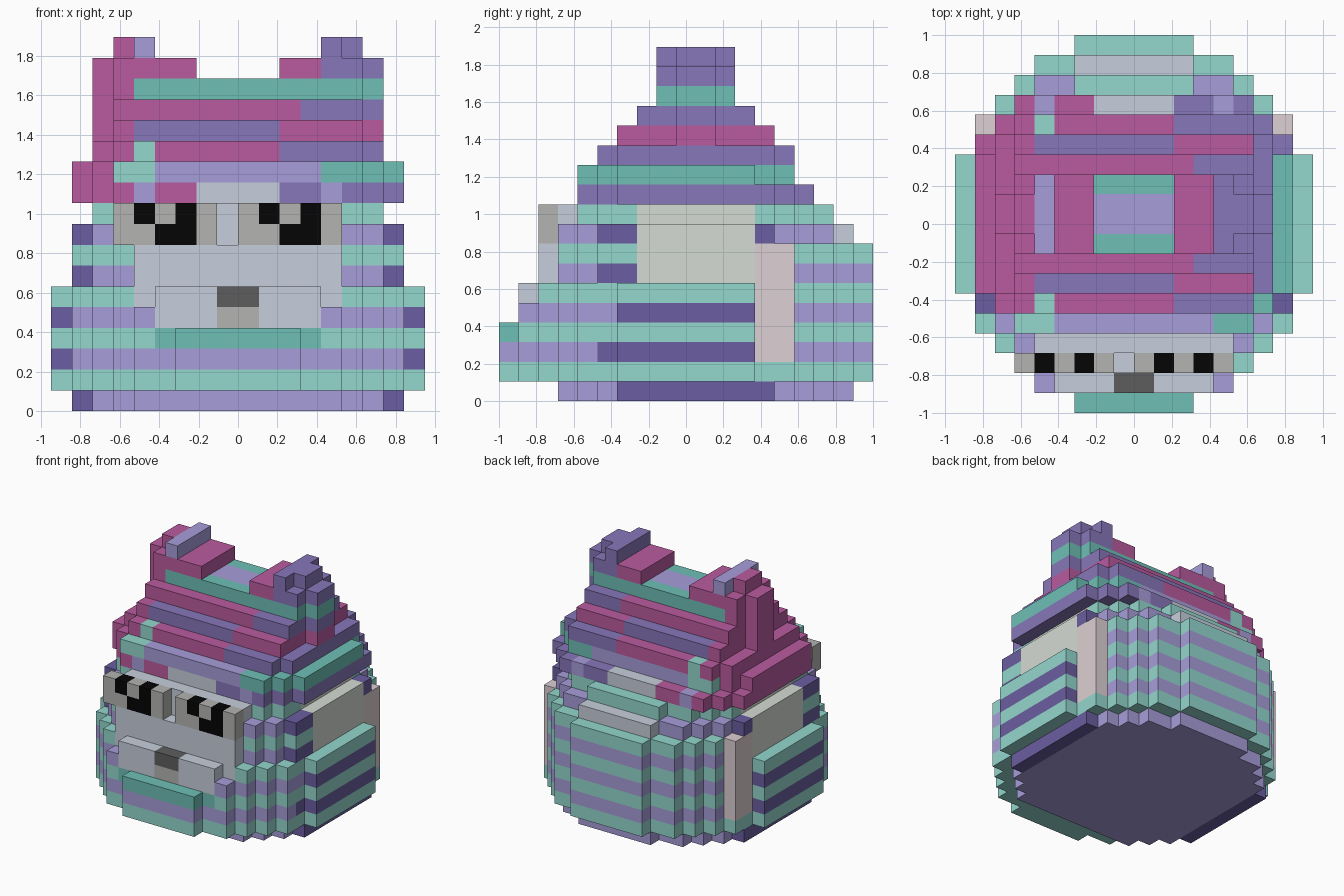
import bpy, bmesh

if "Cube" in bpy.data.objects:
    bpy.data.objects.remove(bpy.data.objects["Cube"])

U = 2 / 19          # one block; x cells -9..8, y cells 0..18, z cells 0..17
grid = {}           # cell -> (part, colour)
PALETTE = {
    "teal": (146, 214, 204), "deep_teal": (110, 190, 180),
    "lilac": (166, 156, 217), "violet": (134, 118, 184), "indigo": (107, 94, 160),
    "magenta": (184, 91, 158), "pale_blue": (197, 206, 219), "pale_green": (212, 218, 210),
    "pink": (220, 207, 210), "grey": (178, 178, 176), "dark_grey": (94, 94, 94),
    "black": (13, 13, 13),
}
DISC = [3, 5, 6, 7, 8, 8, 9, 9, 9, 9]   # half widths from the edge to the middle of the round plan


def fill(part, colour, x0, x1, y0, y1, z0, z1, only_existing=False):
    for x in range(x0, x1):
        for y in range(y0, y1):
            for z in range(z0, z1):
                if not only_existing or (x, y, z) in grid:
                    grid[x, y, z] = (part, colour)


def layer(part, z, cap, front, back, first, last, colour_of):
    """One round slice, shrunk by the front and back insets."""
    for y in range(first, last + 1):
        i = y - front if y <= 9 else 18 - y - back
        w = min(cap, DISC[max(0, i)])
        for x in range(-w, w):
            grid[x, y, z] = (part, colour_of(x, y, z))


# Striped round body
def stripes(x, y, z):
    if z % 2:
        return "deep_teal" if z == 3 and y < 2 and -4 <= x < 4 else "teal"
    return "indigo" if x >= 7 and z != 4 and y > 4 or x < -7 and y > 4 or x in (8, -9) else "lilac"


for spec in [(0, 8, 2, 1, 3, 17), (1, 9, 0, 0, 0, 18), (2, 9, 0, 0, 0, 18),
             (3, 9, 0, 0, 0, 18), (4, 9, 0, 0, 1, 18), (5, 9, 0, 0, 2, 18),
             (6, 8, 1, 0, 2, 18), (7, 8, 1, 0, 2, 18), (8, 8, 1, 1, 3, 17),
             (9, 7, 2, 2, 3, 16)]:
    layer("body", *spec, stripes)

# Plain side panels
for xa in (7, -8):
    fill("side_panel", "pale_green", xa, xa + 1, 7, 13, 6, 9, True)
    fill("side_panel", "pink", xa, xa + 1, 13, 15, 2, 8, True)
for xa in (6, -7):
    fill("side_panel", "pale_green", xa, xa + 1, 7, 13, 9, 10, True)
fill("back_panel", "pale_blue", -3, 3, 17, 18, 8, 9)

# Face, muzzle and nose
fill("face", "pale_blue", -5, 5, 2, 4, 5, 10, True)
fill("muzzle", "pale_blue", -4, 4, 1, 2, 4, 6)
fill("nose", "dark_grey", -1, 1, 1, 2, 5, 6)
fill("mouth", "grey", -1, 1, 1, 2, 4, 5)

# Eyes: the same block pattern twice
for name, x in (("left_eye", -6), ("right_eye", 0)):
    fill(name, "grey", x, x + 5, 2, 3, 8, 10)
    fill(name, "black", x + 1, x + 2, 2, 3, 9, 10)
    fill(name, "black", x + 3, x + 4, 2, 3, 9, 10)
    fill(name, "black", x + 2, x + 4, 2, 3, 8, 9)

# Hood: each layer is split across x into coloured bands (upper x limit, colour)
BANDS = {
    10: [(-5, "magenta"), (-4, "lilac"), (-2, "magenta"), (2, "pale_blue"),
         (4, "violet"), (5, "lilac"), (9, "violet")],
    11: [(-6, "magenta"), (-4, "teal"), (4, "lilac"), (9, "deep_teal")],
    12: [(-5, "magenta"), (-4, "teal"), (2, "magenta"), (9, "violet")],
    13: [(-5, "magenta"), (2, "violet"), (9, "magenta")],
    14: [(3, "magenta"), (9, "violet")],
    15: [(-5, "magenta"), (9, "deep_teal")],
}


def band(x, y, z):
    return next(c for limit, c in BANDS[z] if x < limit)


for spec in [(10, 8, 2, 1, 4, 15), (11, 8, 2, 2, 4, 14), (12, 7, 3, 2, 5, 14),
             (13, 6, 0, 0, 6, 13), (14, 6, 0, 0, 7, 12), (15, 6, 0, 0, 8, 11)]:
    layer("hood", *spec, band)
for z in (13, 14, 15):          # raised rib on each side
    for x in (-7, 6):
        fill("hood_rib", band(x, 9, z), x, x + 1, 9, 11, z, z + 1)
fill("hood_top", "lilac", -2, 2, 9, 11, 15, 16)

# Ears
for name, s, outer, tip in (("left_ear", -1, "magenta", "lilac"),
                            ("right_ear", 1, "violet", "violet")):
    def ear(colour, a, b, y0, y1, z):
        lo, hi = sorted((s * a, s * b))
        fill(name, colour, lo, hi, y0, y1, z, z + 1)
    ear("magenta", 2, 4, 8, 12, 16)
    ear(outer, 4, 6, 8, 12, 16)
    ear(outer, 6, 7, 9, 11, 16)
    ear(tip, 4, 5, 8, 12, 17)
    ear(outer, 5, 6, 9, 11, 17)

# Materials
mats = {}
for name, rgb in PALETTE.items():
    mats[name] = bpy.data.materials.new(name)
    mats[name].diffuse_color = (*[(v / 255) ** 2.2 for v in rgb], 1)

# Turn the exposed block faces of each part into a mesh
SIDES = []
for axis in range(3):
    for d in (0, 1):
        quad = []
        for a, b in ((0, 0), (1, 0), (1, 1), (0, 1)):
            c = [0, 0, 0]
            c[axis], c[(axis + 1) % 3], c[(axis + 2) % 3] = d, a, b
            quad.append(tuple(c))
        step = [0, 0, 0]
        step[axis] = 2 * d - 1
        SIDES.append((step, quad if d else quad[::-1]))

for part in sorted({p for p, c in grid.values()}):
    bm, verts = bmesh.new(), {}
    mesh = bpy.data.meshes.new(part)
    slots = sorted({c for p, c in grid.values() if p == part})
    for c in slots:
        mesh.materials.append(mats[c])
    for (x, y, z), (p, colour) in grid.items():
        if p != part:
            continue
        for step, quad in SIDES:
            if (x + step[0], y + step[1], z + step[2]) in grid:
                continue
            corners = []
            for q in quad:
                k = (x + q[0], y + q[1], z + q[2])
                if k not in verts:
                    verts[k] = bm.verts.new((k[0] * U, k[1] * U - 1, k[2] * U))
                corners.append(verts[k])
            bm.faces.new(corners).material_index = slots.index(colour)
    bm.to_mesh(mesh)
    bm.free()
    bpy.context.collection.objects.link(bpy.data.objects.new(part, mesh))

for m in bpy.data.materials:
    if m.users and not m.is_grease_pencil:
        m.use_nodes = True
        m.node_tree.nodes["Principled BSDF"].inputs["Base Color"].default_value = m.diffuse_color
